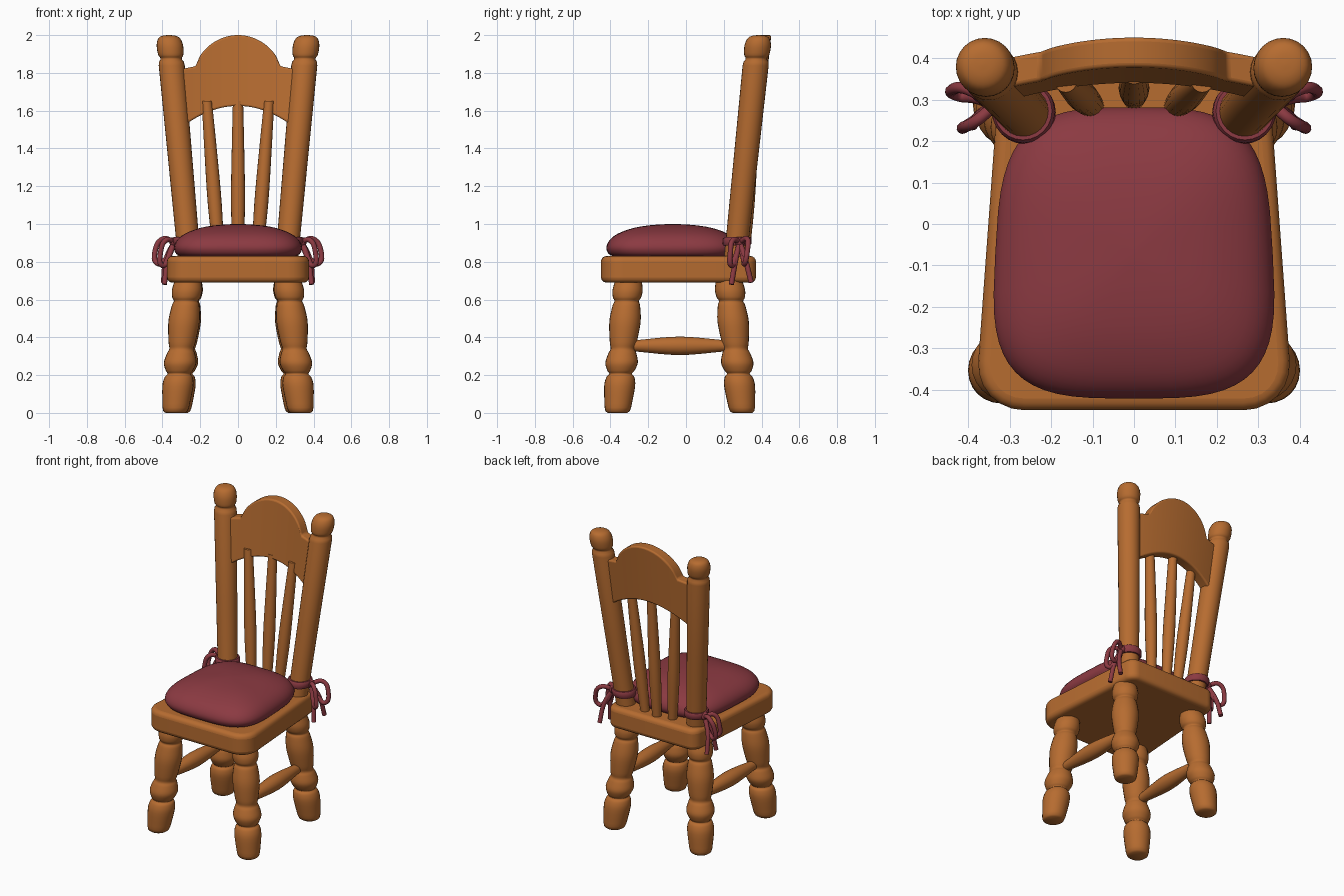
import bpy, bmesh, math
from mathutils import Vector

cube = bpy.data.objects.get("Cube")
if cube:
    bpy.data.objects.remove(cube, do_unlink=True)


def make_material(name, rgb):
    mat = bpy.data.materials.new(name)
    mat.use_nodes = True
    mat.diffuse_color = (*rgb, 1)
    mat.node_tree.nodes["Principled BSDF"].inputs["Base Color"].default_value = (*rgb, 1)
    return mat


wood = make_material("warm wood", (0.47, 0.15, 0.03))
cloth = make_material("burgundy cloth", (0.26, 0.042, 0.054))


def smooth(ob, angle=50):
    bpy.ops.object.select_all(action="DESELECT")
    ob.select_set(True)
    bpy.context.view_layer.objects.active = ob
    bpy.ops.object.shade_smooth_by_angle(angle=math.radians(angle))


def finish(name, bm, mat, bevel=0):
    bmesh.ops.recalc_face_normals(bm, faces=bm.faces)
    mesh = bpy.data.meshes.new(name)
    bm.to_mesh(mesh)
    bm.free()
    mesh.materials.append(mat)
    ob = bpy.data.objects.new(name, mesh)
    bpy.context.collection.objects.link(ob)
    if bevel:
        mod = ob.modifiers.new("rounded edges", "BEVEL")
        mod.width, mod.segments = bevel, 4
        mod.angle_limit = math.radians(50)
    smooth(ob)
    return ob


def loft(name, rings, mat):
    """Skin a list of closed rings and cap both ends."""
    bm = bmesh.new()
    loops = [[bm.verts.new(p) for p in ring] for ring in rings]
    n = len(loops[0])
    for a, b in zip(loops, loops[1:]):
        for i in range(n):
            j = (i + 1) % n
            bm.faces.new((a[i], a[j], b[j], b[i]))
    bm.faces.new(loops[0])
    bm.faces.new(loops[-1])
    return finish(name, bm, mat)


def catmull(profile, steps=4):
    """Smooth a list of (position, radius) pairs."""
    pts = [Vector(p) for p in profile]
    pts = [pts[0]] + pts + [pts[-1]]
    out = []
    for a, b, c, d in zip(pts, pts[1:], pts[2:], pts[3:]):
        for k in range(steps):
            t = k / steps
            out.append(b + (c - a) * t / 2 + (2 * a - 5 * b + 4 * c - d) * t * t / 2
                       + (3 * b - a - 3 * c + d) * t ** 3 / 2)
    return out + [pts[-1]]


def turned(name, start, end, profile, mat=wood, sides=24):
    """Turned part between two points; rings lie across its main axis."""
    start, end = Vector(start), Vector(end)
    span = end - start
    upright = abs(span.z) > abs(span.y)
    rings = []
    for t, r in profile:
        c = start + span * t
        ring = []
        for i in range(sides):
            a = math.tau * i / sides
            u, v = r * math.cos(a), r * math.sin(a)
            ring.append(c + Vector((u, v, 0) if upright else (u, 0, v)))
        rings.append(ring)
    return loft(name, rings, mat)


def ribbon(name, points):
    curve = bpy.data.curves.new(name, "CURVE")
    curve.dimensions = "3D"
    curve.bevel_depth, curve.bevel_resolution = 0.014, 3
    curve.resolution_u, curve.use_fill_caps = 6, True
    spline = curve.splines.new("BEZIER")
    spline.bezier_points.add(len(points) - 1)
    for bp, p in zip(spline.bezier_points, points):
        bp.co = p
        bp.handle_left_type = bp.handle_right_type = "AUTO"
    curve.materials.append(cloth)
    ob = bpy.data.objects.new(name, curve)
    bpy.context.collection.objects.link(ob)
    bpy.ops.object.select_all(action="DESELECT")
    ob.select_set(True)
    bpy.context.view_layer.objects.active = ob
    bpy.ops.object.convert(target="MESH")
    smooth(bpy.context.object)


# Seat slab: tapered outline with rounded corners
bm = bmesh.new()
base = [bm.verts.new(p) for p in
        ((-0.385, -0.45, 0.69), (0.385, -0.45, 0.69), (0.325, 0.37, 0.69), (-0.325, 0.37, 0.69))]
face = bm.faces.new(base)
bmesh.ops.extrude_face_region(bm, geom=[face], use_keep_orig=True)
bm.verts.ensure_lookup_table()
for v in bm.verts[4:]:
    v.co.z = 0.83
for front, size in ((True, 0.12), (False, 0.06)):
    edges = [e for e in bm.edges if abs(e.verts[0].co.z - e.verts[1].co.z) > 0.1
             and (e.verts[0].co.y < -0.449 if front else e.verts[0].co.y > 0.369)]
    bmesh.ops.bevel(bm, geom=edges, offset=size, segments=6, profile=0.5, affect="EDGES")
finish("seat", bm, wood, bevel=0.028)

# Cushion: domed stack of rounded-square rings
dome = catmull([(0.83, 0.9), (0.842, 0.965), (0.875, 1), (0.915, 0.95), (0.95, 0.82),
                (0.98, 0.58), (0.995, 0.3), (1.0, 0.03)], 3)
rings = []
for z, s in dome:
    ring = []
    for i in range(56):
        a = math.tau * i / 56
        c, d = math.cos(a), math.sin(a)
        u = math.copysign(abs(c) ** 0.58, c)
        v = math.copysign(abs(d) ** 0.58, d)
        ring.append((0.342 * s * u * (0.98 - 0.055 * v), -0.07 + 0.352 * s * v, z))
    rings.append(ring)
loft("cushion", rings, cloth)

# Profiles as (fraction of length, radius)
leg_profile = ([(0, 0.052), (0.012, 0.064)]
               + catmull([(0.04, 0.07), (0.2, 0.082), (0.27, 0.074), (0.295, 0.06), (0.32, 0.072),
                          (0.38, 0.086), (0.45, 0.074), (0.485, 0.064), (0.54, 0.072), (0.69, 0.083),
                          (0.81, 0.073), (0.845, 0.064), (0.875, 0.075), (0.93, 0.08), (1, 0.07)]))
post_profile = ([(0, 0.06), (0.4, 0.064), (0.865, 0.069), (0.882, 0.066), (0.892, 0.057)]
                + catmull([(0.9, 0.057), (0.915, 0.067), (0.955, 0.07), (0.985, 0.058),
                           (0.997, 0.035), (1, 0.004)]))
stretcher_profile = catmull([(0, 0.026), (0.12, 0.032), (0.5, 0.049), (0.88, 0.032), (1, 0.026)])
spindle_profile = catmull([(0, 0.028), (0.35, 0.037), (0.7, 0.033), (1, 0.027)])


def post_point(side, z):
    return Vector((side * (0.27 + 0.091 * (z - 0.95)), 0.27 + 0.105 * (z - 0.9), z))


# Parts repeated on each side
for s, label in ((1, "left"), (-1, "right")):
    turned(f"front_leg_{label}", (s * 0.332, -0.363, 0), (s * 0.265, -0.305, 0.7), leg_profile)
    turned(f"back_leg_{label}", (s * 0.318, 0.298, 0), (s * 0.262, 0.228, 0.7), leg_profile)
    turned(f"stretcher_{label}", (s * 0.3, -0.31, 0.355), (s * 0.288, 0.245, 0.355),
           stretcher_profile)
    turned(f"back_post_{label}", post_point(s, 0.8), post_point(s, 2.0), post_profile)

    # Cushion tie: band round the post, knot, two loops and two tails
    turned(f"tie_band_{label}", post_point(s, 0.885), post_point(s, 0.93),
           [(0, 0.058), (0, 0.07), (0.2, 0.076), (0.8, 0.076), (1, 0.07), (1, 0.058)], cloth)
    knot = (s * 0.338, 0.285, 0.905)
    turned(f"tie_knot_{label}", (knot[0], knot[1], 0.88), (knot[0], knot[1], 0.93),
           [(0.5 - 0.5 * math.cos(math.pi * k / 8), 0.003 + 0.023 * math.sin(math.pi * k / 8))
            for k in range(9)], cloth, 12)
    strands = {
        "back_loop": [(0.40, 0.325, 0.92), (0.438, 0.325, 0.86), (0.425, 0.31, 0.79),
                      (0.385, 0.305, 0.81), (0.338, 0.285, 0.905)],
        "front_loop": [(0.38, 0.25, 0.915), (0.41, 0.235, 0.85), (0.40, 0.24, 0.78),
                       (0.37, 0.26, 0.82), (0.338, 0.285, 0.905)],
        "front_tail": [(0.37, 0.265, 0.82), (0.39, 0.24, 0.68)],
        "back_tail": [(0.382, 0.315, 0.81), (0.395, 0.345, 0.69)],
    }
    for part, pts in strands.items():
        ribbon(f"tie_{part}_{label}", [knot] + [(s * x, y, z) for x, y, z in pts])

# Back spindles
for i, label in ((-1, "right"), (0, "middle"), (1, "left")):
    bow = 0.02 * (1 - abs(i))
    turned(f"spindle_{label}", (i * 0.1, 0.285 + bow, 0.81), (i * 0.165, 0.345 + bow, 1.65),
           spindle_profile, sides=16)

# Crest rail: arched board, bowed backwards
bm = bmesh.new()
columns = []
for k in range(49):
    x = -0.3 + 0.6 * k / 48
    arch = max(0, 1 - (x / 0.22) ** 2)
    top = 1.84 - 0.2 * max(0, abs(x) - 0.2) + 0.16 * arch ** 0.65
    low = 1.625 - 0.1 * (abs(x) / 0.28) ** 2
    bulge = 0.03 * (1 - (x / 0.3) ** 2)
    columns.append([bm.verts.new((x, 0.27 + 0.105 * (z - 0.9) + bulge + dy, z))
                    for z, dy in ((low, -0.036), (top, -0.036), (top, 0.036), (low, 0.036))])
for a, b in zip(columns, columns[1:]):
    for i in range(4):
        j = (i + 1) % 4
        bm.faces.new((a[i], a[j], b[j], b[i]))
bm.faces.new(columns[0])
bm.faces.new(columns[-1])
finish("crest_rail", bm, wood, bevel=0.01)
